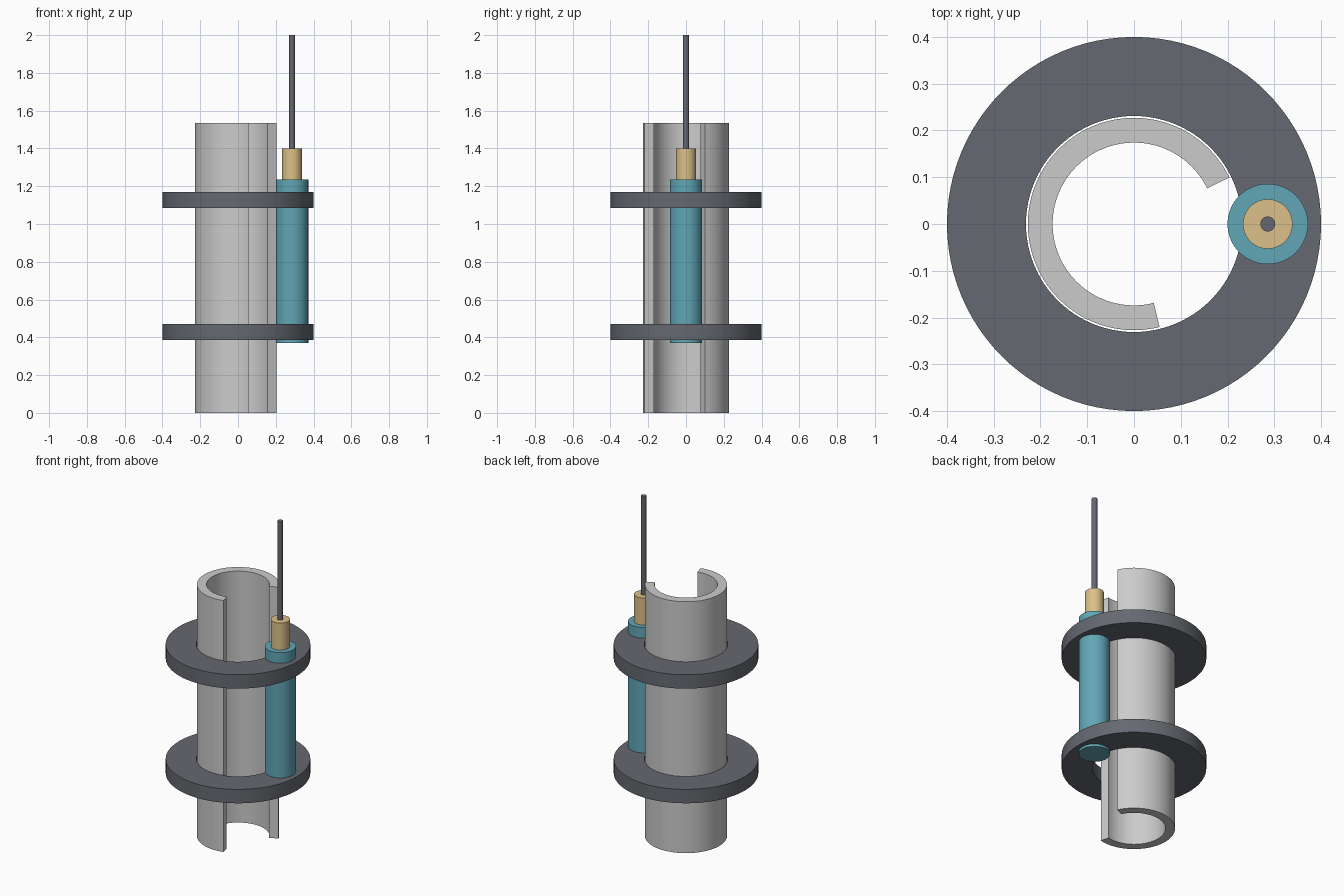
import bpy, bmesh
from math import radians, cos, sin

if "Cube" in bpy.data.objects:
    bpy.data.objects.remove(bpy.data.objects["Cube"])


def material(name, rgb):
    m = bpy.data.materials.new(name)
    m.diffuse_color = (*rgb, 1)
    m.use_nodes = True
    m.node_tree.nodes["Principled BSDF"].inputs["Base Color"].default_value = m.diffuse_color
    return m


def finish(obj, name, mat):
    obj.name = name
    if mat:
        obj.data.materials.append(mat)
    bpy.ops.object.select_all(action='DESELECT')
    obj.select_set(True)
    bpy.context.view_layer.objects.active = obj
    bpy.ops.object.shade_smooth_by_angle(angle=radians(30))


def rod(name, r, z0, z1, mat):
    bpy.ops.mesh.primitive_cylinder_add(vertices=64, radius=r, depth=z1 - z0,
                                        location=(0.286, 0, (z0 + z1) / 2))
    finish(bpy.context.object, name, mat)


def tube(name, r_in, r_out, z0, z1, mat=None, start=0, end=360, n=96):
    """Sweep a rectangular wall section around z, closed or open."""
    closed = end - start >= 360
    bm = bmesh.new()
    loops = []
    for i in range(n if closed else n + 1):
        a = radians(start + (end - start) * i / n)
        loops.append([bm.verts.new((r * cos(a), r * sin(a), z)) for r, z in
                      ((r_in, z0), (r_out, z0), (r_out, z1), (r_in, z1))])
    pairs = list(zip(loops, loops[1:]))
    if closed:
        pairs.append((loops[-1], loops[0]))
    else:
        bm.faces.new(loops[0])
        bm.faces.new(loops[-1])
    for p, q in pairs:
        for k in range(4):
            j = (k + 1) % 4
            bm.faces.new((p[k], p[j], q[j], q[k]))
    bmesh.ops.recalc_face_normals(bm, faces=bm.faces)
    mesh = bpy.data.meshes.new(name)
    bm.to_mesh(mesh)
    bm.free()
    obj = bpy.data.objects.new(name, mesh)
    bpy.context.collection.objects.link(obj)
    finish(obj, name, mat)


dark = material("dark_grey", (0.13, 0.14, 0.16))
teal = material("teal", (0.12, 0.38, 0.47))
brass = material("brass", (0.72, 0.53, 0.25))

# Open-sided pipe
tube("split_pipe", 0.174, 0.227, 0, 1.535, start=26, end=284)

# Collar rings
for name, z in (("lower_collar", 0.385), ("upper_collar", 1.085)):
    tube(name, 0.231, 0.4, z, z + 0.085, dark)

# Sensor body, fitting and cable
rod("sensor_body", 0.086, 0.37, 1.235, teal)
rod("brass_fitting", 0.053, 1.235, 1.4, brass)
rod("cable", 0.016, 1.4, 2.0, dark)
